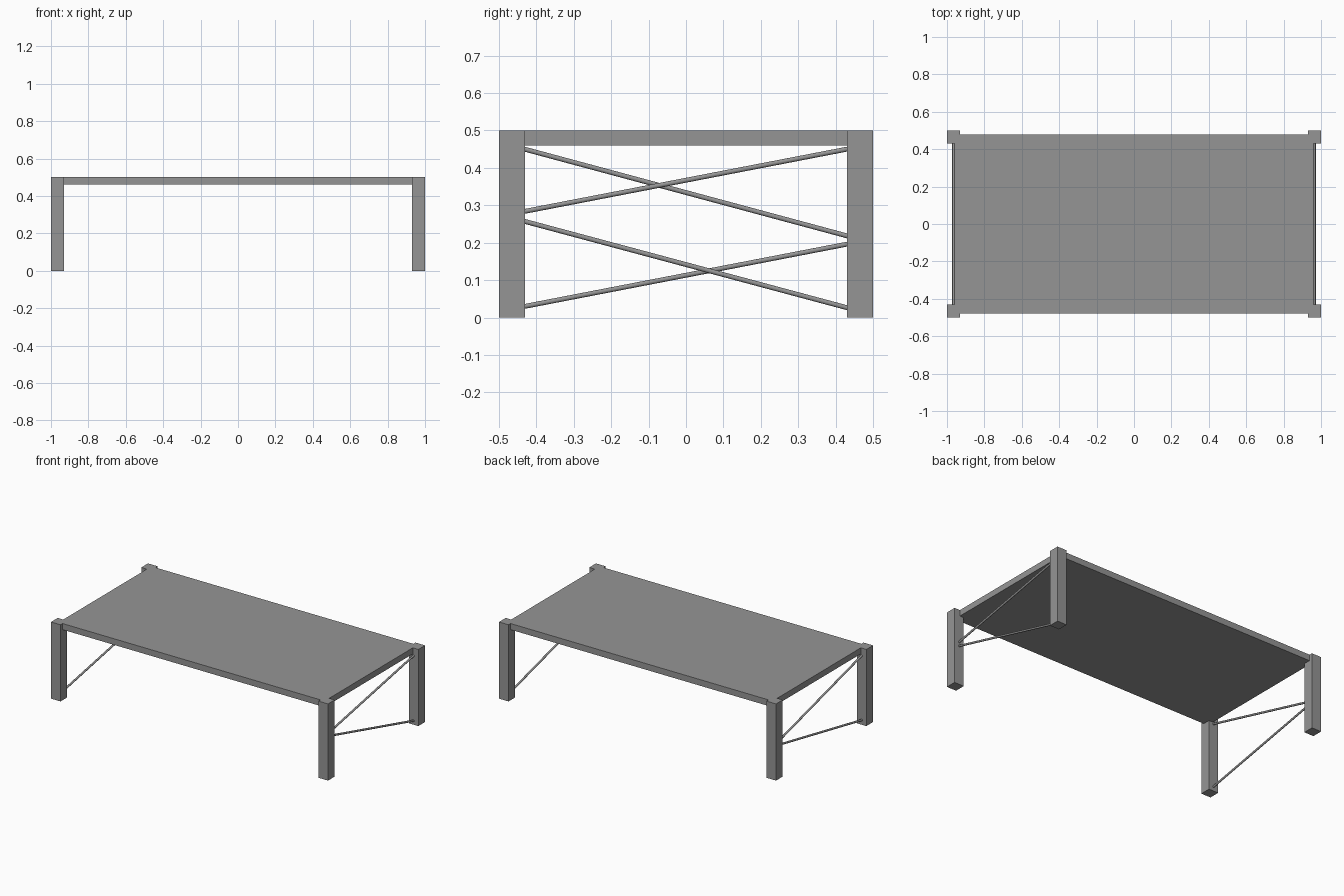
import bpy
from math import radians
from mathutils import Vector

if "Cube" in bpy.data.objects:
    bpy.data.objects.remove(bpy.data.objects["Cube"])

# Dark grey finish shared by all parts
grey = bpy.data.materials.new("dark_grey")
grey.diffuse_color = (0.3, 0.3, 0.3, 1)
grey.use_nodes = True
grey.node_tree.nodes["Principled BSDF"].inputs["Base Color"].default_value = grey.diffuse_color


def box(name, center, size):
    bpy.ops.mesh.primitive_cube_add(size=1, location=center)
    ob = bpy.context.object
    ob.name = name
    ob.scale = size
    bpy.ops.object.transform_apply(location=False, rotation=False, scale=True)
    ob.data.materials.append(grey)


def rod(name, a, b, radius=0.0064):
    a, b = Vector(a), Vector(b)
    d = b - a
    bpy.ops.mesh.primitive_cylinder_add(vertices=16, radius=radius, depth=d.length,
                                        location=(a + b) / 2)
    ob = bpy.context.object
    ob.name = name
    ob.rotation_mode = 'QUATERNION'
    ob.rotation_quaternion = d.to_track_quat('Z', 'X')
    bpy.ops.object.shade_smooth_by_angle(angle=radians(40))
    ob.data.materials.append(grey)


LEG = 0.069            # square leg width
LX, LY = 1 - LEG / 2, 0.5 - LEG / 2

# Table top, its corners running into the legs
box("table_top", (0, 0, 0.48), (1.92, 0.957, 0.04))

# Four corner legs
for sx, side in ((-1, "left"), (1, "right")):
    for sy, end in ((-1, "front"), (1, "back")):
        box(f"{end}_{side}_leg", (sx * LX, sy * LY, 0.25), (LEG, LEG, 0.5))

# Two slanted brace rods per end: (x side, z at front leg, z at back leg)
Y = 0.435
braces = {
    "right_upper_brace": (1, 0.283, 0.451),
    "right_lower_brace": (1, 0.258, 0.025),
    "left_upper_brace": (-1, 0.451, 0.217),
    "left_lower_brace": (-1, 0.029, 0.197),
}
for name, (sx, zf, zb) in braces.items():
    rod(name, (sx * LX, -Y, zf), (sx * LX, Y, zb))
